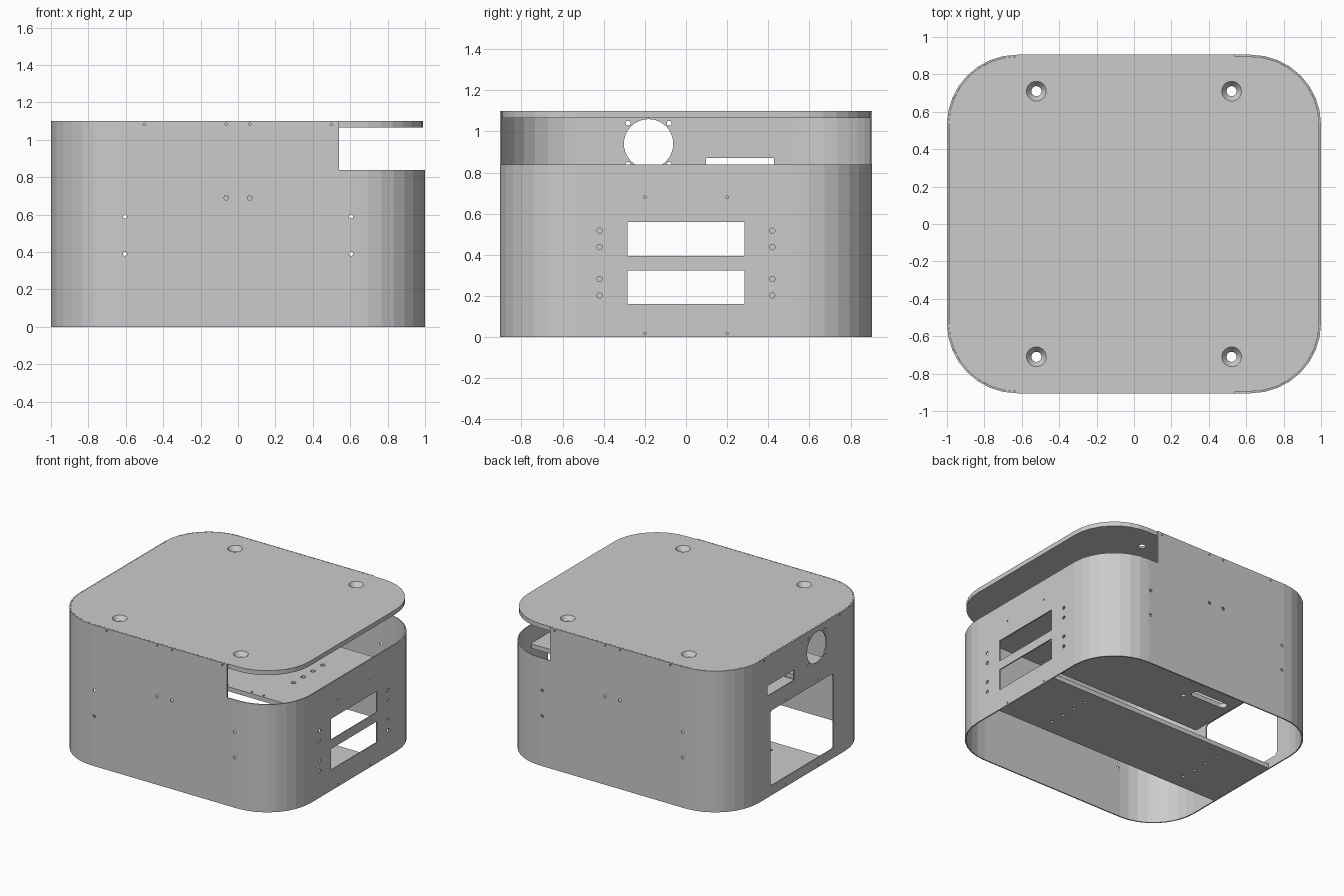
import bpy, bmesh, math

if "Cube" in bpy.data.objects:
    bpy.data.objects.remove(bpy.data.objects["Cube"])

HX, HY, R, H = 1.0, 0.905, 0.375, 1.1   # enclosure half sizes, corner radius, height
WALL, PLATE = 0.009, 0.035              # sheet and plate thickness


def outline(hx, hy, r=0.0, seg=8):
    """Rounded rectangle outline, counter-clockwise from the lower right corner."""
    pts = []
    for i, (sx, sy) in enumerate(((1, -1), (1, 1), (-1, 1), (-1, -1))):
        for k in range(seg + 1 if r else 1):
            a = math.radians(-90 + 90 * i + (90 * k / seg if r else 0))
            p = (sx * (hx - r) + r * math.cos(a), sy * (hy - r) + r * math.sin(a)) if r \
                else (sx * hx, sy * hy)
            if all(math.dist(p, q) > 1e-5 for q in pts):
                pts.append(p)
    return pts


def prism(bm, loop, axis, lo, hi, u=0, v=0):
    """Extrude an outline along an axis, centred at (u, v) in the other two."""
    place = {'x': lambda a, b, w: (w, a, b),
             'y': lambda a, b, w: (a, w, b),
             'z': lambda a, b, w: (a, b, w)}[axis]
    rings = [[bm.verts.new(place(a + u, b + v, w)) for a, b in loop] for w in (lo, hi)]
    n = len(loop)
    for i in range(n):
        j = (i + 1) % n
        bm.faces.new((rings[0][i], rings[0][j], rings[1][j], rings[1][i]))
    bm.faces.new(rings[0][::-1])
    bm.faces.new(rings[1])


def make(name, bm):
    bmesh.ops.recalc_face_normals(bm, faces=bm.faces[:])
    me = bpy.data.meshes.new(name)
    bm.to_mesh(me)
    bm.free()
    ob = bpy.data.objects.new(name, me)
    bpy.context.collection.objects.link(ob)
    return ob


def plate(name, loop, lo, hi):
    bm = bmesh.new()
    prism(bm, loop, 'z', lo, hi)
    return make(name, bm)


def hole(r, n=4):
    return outline(r, r, r, n)


def cut(ob, shapes):
    """Subtract a list of prism shapes (loop, axis, lo, hi, u, v) from an object."""
    bm = bmesh.new()
    for s in shapes:
        prism(bm, *s)
    cutter = make("cutter", bm)
    cutter.hide_render = True
    mod = ob.modifiers.new("cut", 'BOOLEAN')
    mod.operation, mod.solver, mod.object = 'DIFFERENCE', 'EXACT', cutter
    dg = bpy.context.evaluated_depsgraph_get()
    me = bpy.data.meshes.new_from_object(ob.evaluated_get(dg))
    ob.modifiers.clear()
    ob.data = me
    bpy.data.objects.remove(cutter)


def half_shell(name, side):
    """U-shaped sheet wall covering one half, with the seam at x = 0."""
    bm = bmesh.new()
    rows = []
    for inset in (0, WALL):
        pts = [p for p in outline(HX - inset, HY - inset, R - inset) if p[0] > 0]
        pts = [(0.001, -HY + inset)] + pts + [(0.001, HY - inset)]
        for z in (0, H):
            rows.append([bm.verts.new((side * x, y, z)) for x, y in pts])
    ob, ot, ib, it = rows
    for a, b in ((ob, ot), (ot, it), (it, ib), (ib, ob)):
        for i in range(len(a) - 1):
            bm.faces.new((a[i], a[i + 1], b[i + 1], b[i]))
    for e in (0, -1):
        bm.faces.new((ob[e], ot[e], it[e], ib[e]))
    return make(name, bm)


# Screw holes common to both shells, drilled through front and back walls
def common(side):
    spots = [(0.605, 0.39, 0.011), (0.605, 0.59, 0.011), (0.063, 0.69, 0.012),
             (0.063, H - 0.017, 0.007), (0.5, H - 0.017, 0.007)]
    cuts = [(hole(r), 'y', -2, 2, side * x, z) for x, z, r in spots]
    lo, hi = sorted((side * 0.9, side * 1.1))
    cuts += [(hole(0.006), 'x', lo, hi, y, z) for y in (-0.2, 0.2) for z in (0.017, 0.68)]
    return cuts


# Right shell: two windows, their screws, and the wraparound gap below the lid
right = half_shell("right_shell", 1)
cuts = common(1)
for z in (0.2425, 0.4775):
    cuts.append((outline(0.285, 0.0825), 'x', 0.9, 1.1, 0, z))
    cuts += [(hole(0.013), 'x', 0.9, 1.1, y, z + d) for y in (-0.42, 0.42) for d in (-0.04, 0.04)]
cuts.append((outline(0.33, 2), 'z', 0.84, 1.3, 0.87, 0))
cut(right, cuts)

# Left shell: large access opening, cable slot, fan hole with four screws
left = half_shell("left_shell", -1)
cuts = common(-1)
cuts += [(outline(0.39, 0.293, 0.03, 4), 'x', -1.1, -0.9, 0, 0.368),
         (outline(0.165, 0.04), 'x', -1.1, -0.9, 0.262, 0.83),
         (hole(0.12, 10), 'x', -1.1, -0.9, -0.182, 0.94)]
cuts += [(hole(0.012), 'x', -1.1, -0.9, -0.182 + a, 0.94 + b)
         for a in (-0.1, 0.1) for b in (-0.1, 0.1)]
cuts += [(hole(0.007), 'x', -1.1, -0.9, y, H - 0.017) for y in (-0.47, 0.47)]
cut(left, cuts)

# Lid plate set inside the walls, with four countersunk holes
lid = plate("lid", outline(HX - 0.01, HY - 0.01, R - 0.01), H - PLATE, H)
spots = [(x, y) for x in (-0.522, 0.522) for y in (-0.71, 0.71)]
cut(lid, [(hole(0.027, 6), 'z', 1.0, 1.2, x, y) for x, y in spots])
bm = bmesh.new()
bm.from_mesh(lid.data)
for v in bm.verts:                      # flare the top rim of each hole
    for x, y in spots:
        d = math.dist((x, y), v.co[:2])
        if d < 0.04 and v.co.z > H - 0.01:
            v.co.x = x + (v.co.x - x) * 0.053 / d
            v.co.y = y + (v.co.y - y) * 0.053 / d
bm.to_mesh(lid.data)
bm.free()

# Middle shelf and floor strip share the same rows of mounting holes
rows = [(x, y) for x in (-0.605, 0.605) for y in (-0.18, -0.06, 0.06, 0.18)]
shelf = plate("shelf", outline(0.99, 0.5, 0.02, 3), 0.6625, 0.6625 + PLATE)
cuts = [(hole(0.018), 'z', 0.6, 0.8, x, y) for x, y in rows if not (x < 0 and y == -0.06)]
cuts += [(hole(0.008), 'z', 0.6, 0.8, x, -0.475) for x in (0.24, 0.455, 0.555)]
cuts.append((outline(0.155, 0.033, 0.033, 6), 'z', 0.6, 0.8, -0.785, -0.11))
cut(shelf, cuts)

floor = plate("floor_strip", outline(0.99, 0.3), 0, PLATE)
cut(floor, [(hole(0.012), 'z', -0.1, 0.1, x, y) for x, y in rows])
